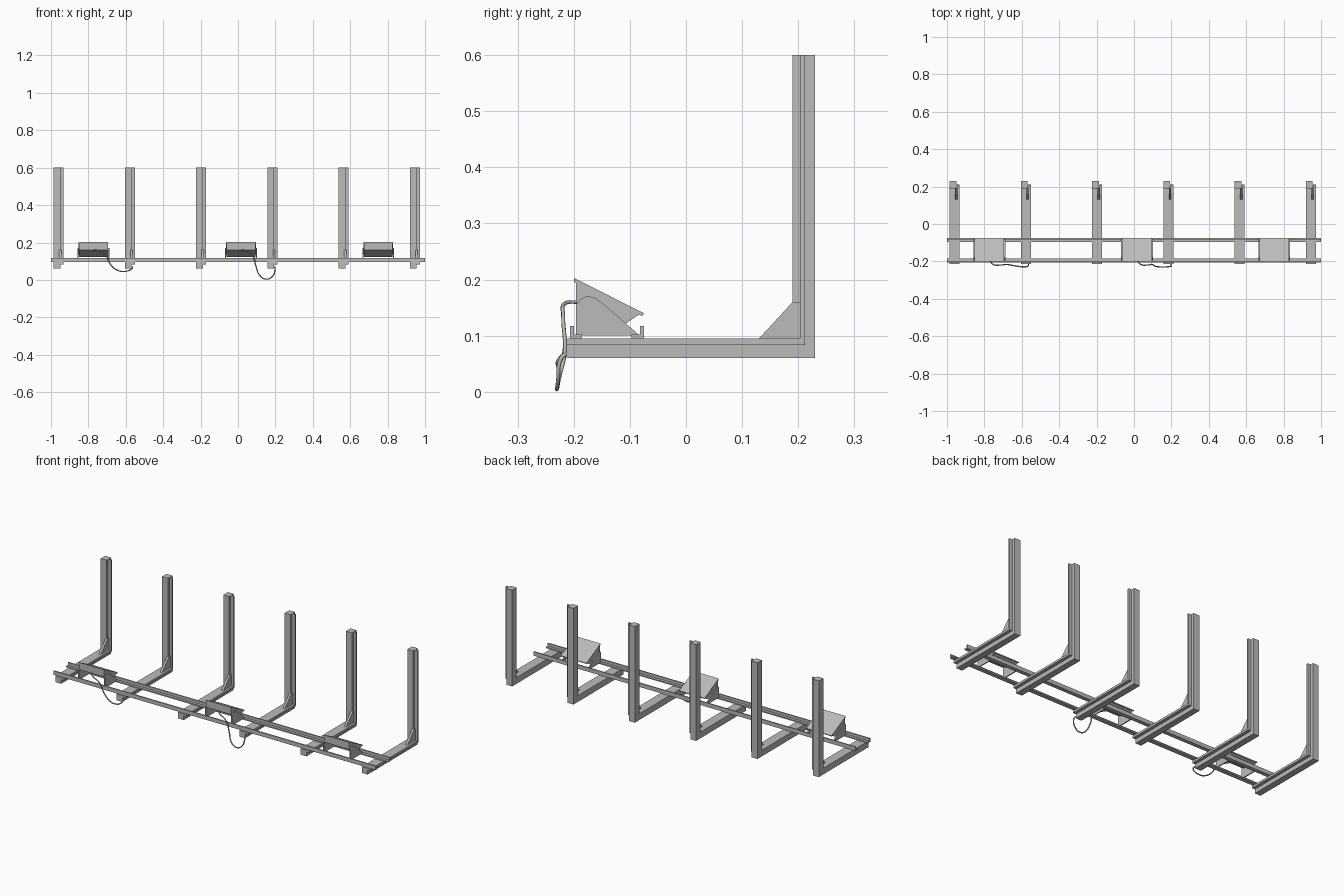
import bpy
import bmesh

cube = bpy.data.objects.get("Cube")
if cube:
    bpy.data.objects.remove(cube, do_unlink=True)

# Single bare metal colour
steel = bpy.data.materials.new("grey_metal")
steel.use_nodes = True
GREY = (0.5, 0.5, 0.5, 1)
steel.diffuse_color = GREY
steel.node_tree.nodes["Principled BSDF"].inputs["Base Color"].default_value = GREY


def extrude(name, profile, x0, x1):
    """Extrude a closed (y, z) outline from x0 to x1."""
    bm = bmesh.new()
    face = bm.faces.new([bm.verts.new((x0, y, z)) for y, z in profile])
    ext = bmesh.ops.extrude_face_region(bm, geom=[face])
    moved = [v for v in ext["geom"] if isinstance(v, bmesh.types.BMVert)]
    bmesh.ops.translate(bm, verts=moved, vec=(x1 - x0, 0, 0))
    bmesh.ops.recalc_face_normals(bm, faces=bm.faces)
    mesh = bpy.data.meshes.new(name)
    bm.to_mesh(mesh)
    bm.free()
    mesh.materials.append(steel)
    obj = bpy.data.objects.new(name, mesh)
    bpy.context.collection.objects.link(obj)
    return obj


def ell(y0, z0, y1, z1, arm, post, top):
    """L outline: outer corner (y1, z0), open ends at y0 and top."""
    return [(y0, z0), (y1, z0), (y1, top), (y1 - post, top),
            (y1 - post, z0 + arm), (y0, z0 + arm)]


def cable(name, points):
    curve = bpy.data.curves.new(name, "CURVE")
    curve.dimensions = "3D"
    curve.bevel_depth = 0.0035
    curve.bevel_resolution = 1
    curve.resolution_u = 5
    curve.use_fill_caps = True
    spline = curve.splines.new("BEZIER")
    spline.bezier_points.add(len(points) - 1)
    for bp, co in zip(spline.bezier_points, points):
        bp.co = co
        bp.handle_left_type = bp.handle_right_type = "AUTO"
    curve.materials.append(steel)
    obj = bpy.data.objects.new(name, curve)
    bpy.context.collection.objects.link(obj)


# Six L-shaped supports: deep beam, side flange and corner gusset
for i in range(6):
    x = -0.986 + 0.381 * i
    extrude(f"support_beam_{i}", ell(-0.213, 0.06, 0.23, 0, 0.035, 0.04, 0.6), x, x + 0.036)
    extrude(f"support_flange_{i}", ell(-0.213, 0.083, 0.212, 0, 0.012, 0.009, 0.6),
            x + 0.036, x + 0.054)
    extrude(f"corner_gusset_{i}", [(0.13, 0.095), (0.205, 0.095), (0.205, 0.16), (0.19, 0.16)],
            x + 0.03, x + 0.042)

# Two long angle rails, upright leg towards the outside
for name, y, s in (("front_rail", -0.207, 1), ("back_rail", -0.075, -1)):
    extrude(name, [(y, 0.095), (y + s * 0.022, 0.095), (y + s * 0.022, 0.102),
                   (y + s * 0.007, 0.102), (y + s * 0.007, 0.117), (y, 0.117)], -1, 1)

# Three tilted units held by a pair of rounded side plates
HOUSING = [(-0.196, 0.197), (-0.083, 0.138), (-0.107, 0.122), (-0.196, 0.16)]
PANEL = [(-0.2, 0.203), (-0.075, 0.14), (-0.078, 0.135), (-0.2, 0.196)]
PLATE = [(-0.196, 0.1), (-0.196, 0.155), (-0.188, 0.165), (-0.177, 0.17), (-0.165, 0.169),
         (-0.153, 0.161), (-0.135, 0.146), (-0.082, 0.1)]
for i, x in enumerate((-0.773, 0.016, 0.75)):
    extrude(f"unit_housing_{i}", HOUSING, x - 0.077, x + 0.077)
    extrude(f"unit_panel_{i}", PANEL, x - 0.079, x + 0.079)
    for side in (-1, 1):
        extrude(f"side_plate_{i}_{side}", PLATE, x + side * 0.079, x + side * 0.085)

# Two hanging cables
cable("left_cable", [(-0.773, -0.19, 0.16), (-0.755, -0.215, 0.158), (-0.71, -0.219, 0.135),
                     (-0.68, -0.216, 0.08), (-0.645, -0.222, 0.052), (-0.6, -0.228, 0.046),
                     (-0.565, -0.223, 0.062), (-0.565, -0.21, 0.07)])
cable("middle_cable", [(0.016, -0.19, 0.16), (0.034, -0.215, 0.158), (0.075, -0.219, 0.135),
                       (0.097, -0.216, 0.07), (0.115, -0.226, 0.025), (0.15, -0.23, 0.004),
                       (0.185, -0.228, 0.02), (0.198, -0.222, 0.06), (0.195, -0.21, 0.07)])
